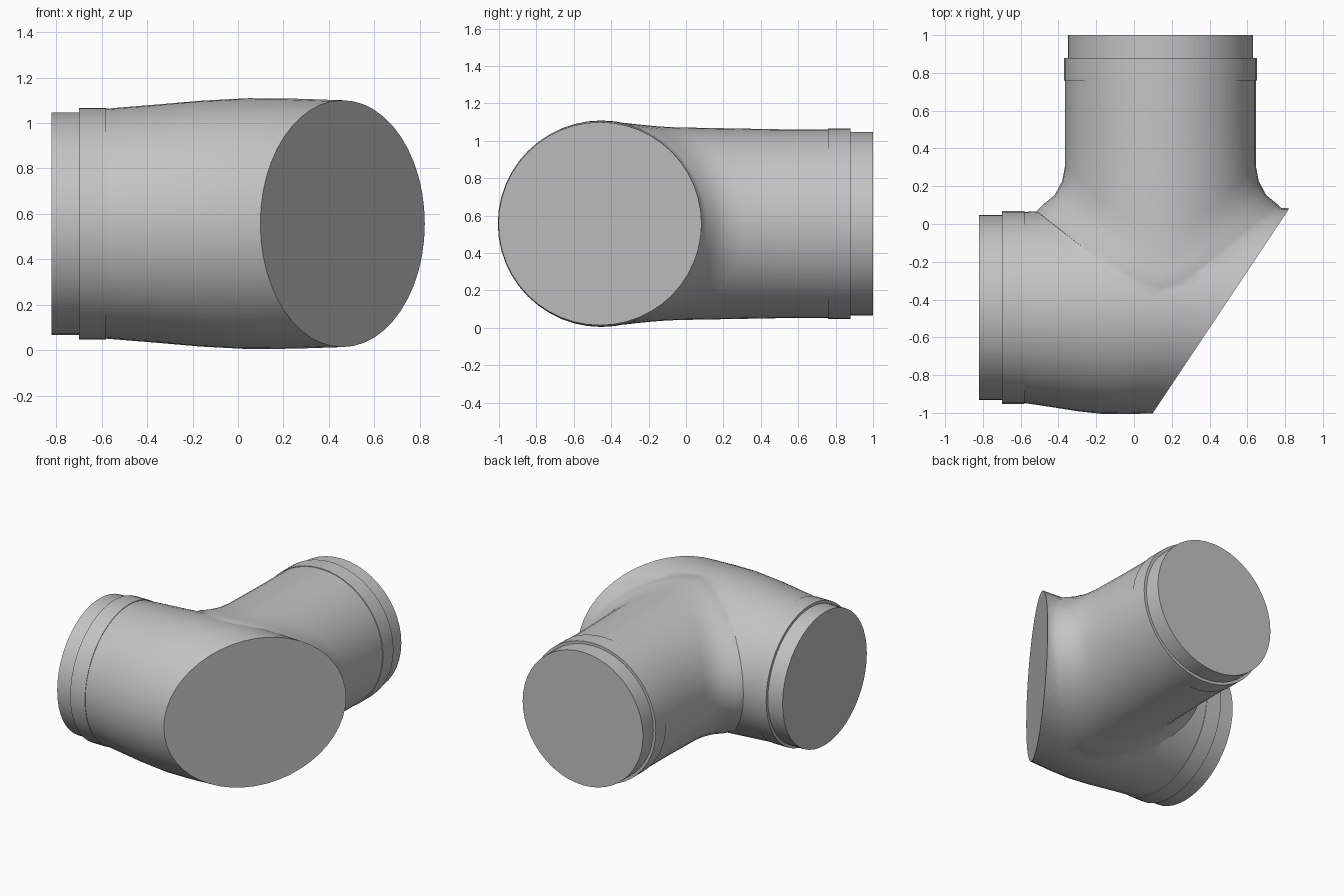
import bpy, bmesh, math
from mathutils import Vector

if "Cube" in bpy.data.objects:
    bpy.data.objects.remove(bpy.data.objects["Cube"], do_unlink=True)

SIDES = 48
ZC = 0.557          # height of both pipe axes
YC = -0.442         # axis of the side inlet
XC = 0.14           # axis of the rear outlet
ANGLES = [2 * math.pi * i / SIDES for i in range(SIDES)]

grey = bpy.data.materials.new("pipe_grey")
grey.use_nodes = True
grey.diffuse_color = (0.55, 0.55, 0.55, 1)
grey.node_tree.nodes["Principled BSDF"].inputs["Base Color"].default_value = (0.55, 0.55, 0.55, 1)


def loft(name, rings):
    """Closed solid skinned over a list of point rings."""
    bm = bmesh.new()
    rows = [[bm.verts.new(p) for p in ring] for ring in rings]
    for a, b in zip(rows, rows[1:]):
        for i in range(SIDES):
            j = (i + 1) % SIDES
            bm.faces.new((a[i], a[j], b[j], b[i]))
    bm.faces.new(rows[0])
    bm.faces.new(rows[-1])
    bmesh.ops.recalc_face_normals(bm, faces=bm.faces)
    mesh = bpy.data.meshes.new(name)
    bm.to_mesh(mesh)
    bm.free()
    mesh.materials.append(grey)
    obj = bpy.data.objects.new(name, mesh)
    bpy.context.collection.objects.link(obj)
    return obj


def smooth(obj, degrees=35):
    bpy.ops.object.select_all(action='DESELECT')
    obj.select_set(True)
    bpy.context.view_layer.objects.active = obj
    bpy.ops.object.shade_smooth_by_angle(angle=math.radians(degrees))


def x_ring(x, r):
    return [Vector((x, YC + r * math.cos(a), ZC + r * math.sin(a))) for a in ANGLES]


def y_ring(y, r):
    return [Vector((XC + r * math.cos(a), y, ZC + r * math.sin(a))) for a in ANGLES]


# main barrel, swelling from the inlet collar to the slanted mouth
def barrel_ring(t, r):
    ring = []
    for a in ANGLES:
        y = YC - 0.018 * t + r * math.cos(a)
        mouth_x = 0.1 + (y + 1.0) * 0.72 / 1.08
        ring.append(Vector((-0.58 + t * (mouth_x + 0.58), y, ZC + r * math.sin(a))))
    return ring


body = loft("pipe_body", [barrel_ring(t, r) for t, r in
            ((0, 0.506), (0.2, 0.523), (0.4, 0.541), (0.6, 0.552), (0.8, 0.55), (1, 0.543))])


# rear branch, flaring into a saddle that follows the barrel
def saddle_ring(flare, lift, rz):
    ring = []
    for a in ANGLES:
        dz = rz * math.sin(a)
        y = YC + math.sqrt(0.55 ** 2 - dz ** 2) + lift
        ring.append(Vector((XC + (0.505 + flare) * math.cos(a), y, ZC + dz)))
    return ring


branch = loft("branch", [y_ring(0.76, 0.505), y_ring(0.5, 0.505),
              saddle_ring(0, 0.2, 0.515), saddle_ring(0.015, 0.12, 0.52),
              saddle_ring(0.055, 0.045, 0.53), saddle_ring(0.11, 0.0, 0.54),
              saddle_ring(0.15, -0.04, 0.535), y_ring(YC, 0.3)])

# fuse barrel and branch
union = body.modifiers.new("union", 'BOOLEAN')
union.operation = 'UNION'
union.solver = 'EXACT'
union.object = branch
bpy.context.view_layer.objects.active = body
bpy.ops.object.modifier_apply(modifier="union")
bpy.data.objects.remove(branch, do_unlink=True)
smooth(body, 45)

# stepped collars with closed ends
COLLAR = ((0.0, 0.49), (0.12, 0.49), (0.12, 0.51), (0.24, 0.51))
smooth(loft("inlet_collar", [x_ring(-0.82 + d, r) for d, r in COLLAR]))
smooth(loft("outlet_collar", [y_ring(1.0 - d, r) for d, r in COLLAR]))
